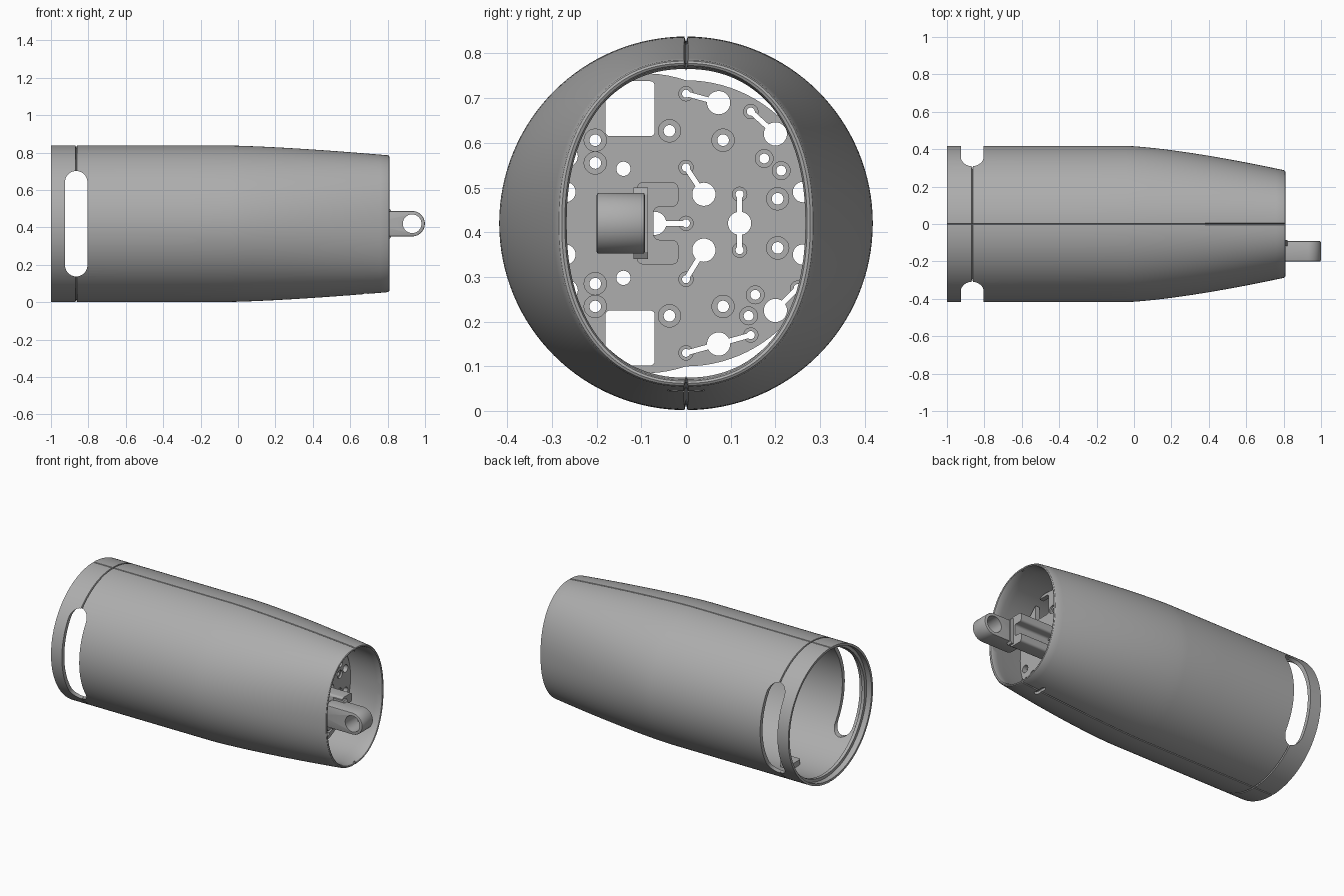
import bpy, bmesh, math
from mathutils import Vector

cube = bpy.data.objects.get("Cube")
if cube:
    bpy.data.objects.remove(cube, do_unlink=True)

grey = bpy.data.materials.new("mid grey")
grey.use_nodes = True
COLOUR = (0.42, 0.42, 0.42, 1)
grey.diffuse_color = COLOUR
grey.node_tree.nodes["Principled BSDF"].inputs["Base Color"].default_value = COLOUR
MID = 0.42  # height of the tube axis


def finish(name, bm):
    bmesh.ops.recalc_face_normals(bm, faces=bm.faces)
    mesh = bpy.data.meshes.new(name)
    bm.to_mesh(mesh)
    bm.free()
    mesh.materials.append(grey)
    obj = bpy.data.objects.new(name, mesh)
    bpy.context.scene.collection.objects.link(obj)
    return obj


def prism(name, pts, axis, lo, hi, radius=0):
    """Extrude an outline along x (y,z points), y (x,z points) or z (x,y points)."""
    def place(a, b, c):
        v = [a, b]
        v.insert("xyz".index(axis), c)
        return v
    bm = bmesh.new()
    face = bm.faces.new([bm.verts.new(place(a, b, lo)) for a, b in pts])
    ext = bmesh.ops.extrude_face_region(bm, geom=[face])
    move = Vector(place(0, 0, hi - lo))
    bmesh.ops.translate(bm, vec=move, verts=[g for g in ext["geom"] if isinstance(g, bmesh.types.BMVert)])
    if radius:
        edges = [e for e in bm.edges if abs((e.verts[0].co - e.verts[1].co).normalized().dot(move.normalized())) > 0.99]
        bmesh.ops.bevel(bm, geom=edges, offset=radius, segments=5, profile=0.5, affect='EDGES')
    return finish(name, bm)


def box(name, a0, a1, b0, b1, axis, lo, hi, radius=0):
    return prism(name, [(a0, b0), (a1, b0), (a1, b1), (a0, b1)], axis, lo, hi, radius)


def stadium(a, b, r, n=16):
    """Outline around the segment a-b."""
    d = Vector(b) - Vector(a)
    start = math.atan2(d.y, d.x) + math.pi / 2
    return [(c[0] + r * math.cos(start + k * math.pi + math.pi * i / n),
             c[1] + r * math.sin(start + k * math.pi + math.pi * i / n))
            for k, c in enumerate((a, b)) for i in range(n + 1)]


def circle(c, r, n=28):
    return [(c[0] + r * math.cos(math.tau * i / n), c[1] + r * math.sin(math.tau * i / n)) for i in range(n)]


def carve(obj, cutters):
    group = bpy.data.collections.new("cutters")
    for c in cutters:
        group.objects.link(c)
        c.hide_render = True
    mod = obj.modifiers.new("cut", 'BOOLEAN')
    mod.operand_type = 'COLLECTION'
    mod.collection = group
    mod.solver = 'EXACT'
    mod.use_self = True
    bpy.context.view_layer.objects.active = obj
    bpy.ops.object.modifier_apply(modifier=mod.name)
    for c in cutters:
        bpy.data.objects.remove(c, do_unlink=True)
    bpy.data.collections.remove(group)


def smooth(obj):
    bpy.ops.object.select_all(action='DESELECT')
    obj.select_set(True)
    bpy.context.view_layer.objects.active = obj
    bpy.ops.object.shade_smooth_by_angle(angle=math.radians(30))


# Shell: tapered tube with shallow seam grooves, lofted from cross-sections
def taper(x):
    return max(0, (x + 0.05) / 0.85) ** 1.4


def section(x, inset=0):
    t = taper(x)
    return (x, 0.418 - 0.13 * t - inset, 0.418 - 0.052 * t - inset)


xs = [0.8 * i / 20 for i in range(-1, 21)]
outer = [section(x) for x in (-1, -0.869)] + [section(-0.865, 0.012)]
outer += [section(x) for x in (-0.861, -0.6, -0.3)] + [section(x) for x in xs]
lip = [(0.807, 0.284, 0.363), (0.81, 0.278, 0.358), (0.807, 0.271, 0.353), (0.797, 0.267, 0.35)]
inner = [section(x, 0.024) for x in reversed(xs[:-1])]
inner += [section(x, 0.024) for x in (-0.3, -0.6, -0.94)] + [section(-0.945, 0.032), section(-0.965, 0.032), section(-0.966, 0.014), section(-1, 0.014)]
angles = []
for i in range(128):
    a = math.tau * i / 128
    if i in (32, 96):
        angles += [(a - 0.009, 0), (a, 0.012), (a + 0.009, 0)]
    else:
        angles.append((a, 0))


def round_power(v, p):
    return math.copysign(abs(v) ** p, v)


bm = bmesh.new()
rings = []
for k, (x, ry, rz) in enumerate(outer + lip + inner):
    power = 2 / (2 + 0.22 * min(1, taper(x)))
    ring = []
    for a, dip in angles:
        depth = 1 - dip / rz if k < len(outer) + 3 else 1
        ring.append(bm.verts.new((x, ry * depth * round_power(math.cos(a), power),
                                  MID + rz * depth * round_power(math.sin(a), power))))
    rings.append(ring)
for r0, r1 in zip(rings, rings[1:] + rings[:1]):
    for i in range(len(angles)):
        j = (i + 1) % len(angles)
        bm.faces.new((r0[i], r0[j], r1[j], r1[i]))
shell = finish("outer_shell", bm)

# Side grip slots and the small slot underneath
side_slot = prism("side_slot", stadium((-0.865, MID - 0.222), (-0.865, MID + 0.222), 0.06), "y", -0.6, 0.6)
low_slot = prism("low_slot", stadium((0.68, -0.03), (0.68, 0.03), 0.012), "z", -0.1, 0.06)
carve(shell, [side_slot, low_slot])
smooth(shell)

# Joining blocks inside the shell, along both seams
for x in (-0.72, 0.0):
    for name, z0, z1 in (("lower", 0.018, 0.06), ("upper", 0.78, 0.822)):
        smooth(box(name + "_joining_block", x - 0.04, x + 0.04, -0.05, 0.05, "z", z0, z1, 0.015))

# Mounting plate: disc, wider towards -y
X0, X1 = 0.53, 0.56
outline = []
for i in range(96):
    a = math.tau * i / 96
    y = 0.312 * math.cos(a)
    wide = 0.04 * min(1, max(0, -y / 0.12))
    outline.append((y, MID + (0.32 + wide) * math.sin(a)))
plate = prism("mounting_plate", outline, "x", X0, X1)

cutters = []


def hole(y, z, r, depth=None):
    lo = X1 - depth if depth else X0 - 0.02
    cutters.append(prism("hole", circle((y, z), r), "x", lo, X1 + 0.02))


# Holes given as (y, height from the axis); mirrored ones appear above and below
for s in (-1, 1):
    z = sorted((MID + s * 0.195, MID + s * 0.318))
    cutters.append(box("window", -0.18, -0.07, z[0], z[1], "x", X0 - 0.02, X1 + 0.02, 0.01))
    for y, h in ((-0.037, 0.207), (0.083, 0.186), (-0.203, 0.186), (-0.203, 0.135), (0.205, 0.055)):
        hole(y, MID + s * h, 0.025, 0.012)
        hole(y, MID + s * h, 0.013)
    hole(-0.14, MID + s * 0.122, 0.016)
    for y, h in ((-0.27, 0.07), (-0.265, 0.15), (0.262, 0.07)):
        hole(y, MID + s * h, 0.023)
for y, z in ((0.175, 0.565), (0.213, 0.538), (0.155, 0.26), (0.14, 0.213)):
    hole(y, z, 0.02, 0.012)
    hole(y, z, 0.011)

# Keyholes: a large hole joined by narrow channels to small ends
keyholes = [((0.073, 0.69), [(0, 0.71)]), ((0.2, 0.62), [(0.145, 0.67)]),
            ((0.04, 0.485), [(0, 0.545)]), ((0.04, 0.36), [(0, 0.295)]),
            ((0.12, MID), [(0.12, 0.485), (0.12, 0.36)]),
            ((0.073, 0.15), [(0, 0.13), (0.145, 0.17)]),
            ((0.2, 0.225), [(0.25, 0.275)]), ((-0.07, MID), [(0, MID)])]
for big, ends in keyholes:
    hole(*big, 0.026)
    for end in ends:
        cutters.append(prism("channel", stadium(big, end, 0.0055), "x", X0 - 0.02, X1 + 0.02))
        hole(*end, 0.016, 0.008)
        hole(*end, 0.009)
carve(plate, cutters)
smooth(plate)

# Bracket: C-shaped section running out from the plate
c_shape = [(-0.11, 0.328), (-0.017, 0.328), (-0.017, 0.383), (-0.073, 0.383),
           (-0.073, 0.457), (-0.017, 0.457), (-0.017, 0.512), (-0.11, 0.512)]
smooth(prism("bracket", c_shape, "x", X1 - 0.01, 0.80, 0.014))

# Flared foot and pierced eye at the end of the bracket
foot = [(0.74, 0.34), (0.812, 0.34), (0.822, 0.356), (0.822, 0.484), (0.812, 0.5), (0.74, 0.5)]
smooth(prism("eye_foot", foot, "y", -0.118, -0.085))
eye = prism("end_eye", stadium((0.931, MID), (0.76, MID), 0.068, 24), "y", -0.2, -0.092)
bevel = eye.modifiers.new("edge", 'BEVEL')
bevel.width = 0.005
bevel.segments = 2
bevel.limit_method = 'ANGLE'
bpy.context.view_layer.objects.active = eye
bpy.ops.object.modifier_apply(modifier=bevel.name)
carve(eye, [prism("eye_hole", circle((0.931, MID), 0.05, 40), "y", -0.3, 0)])
smooth(eye)
